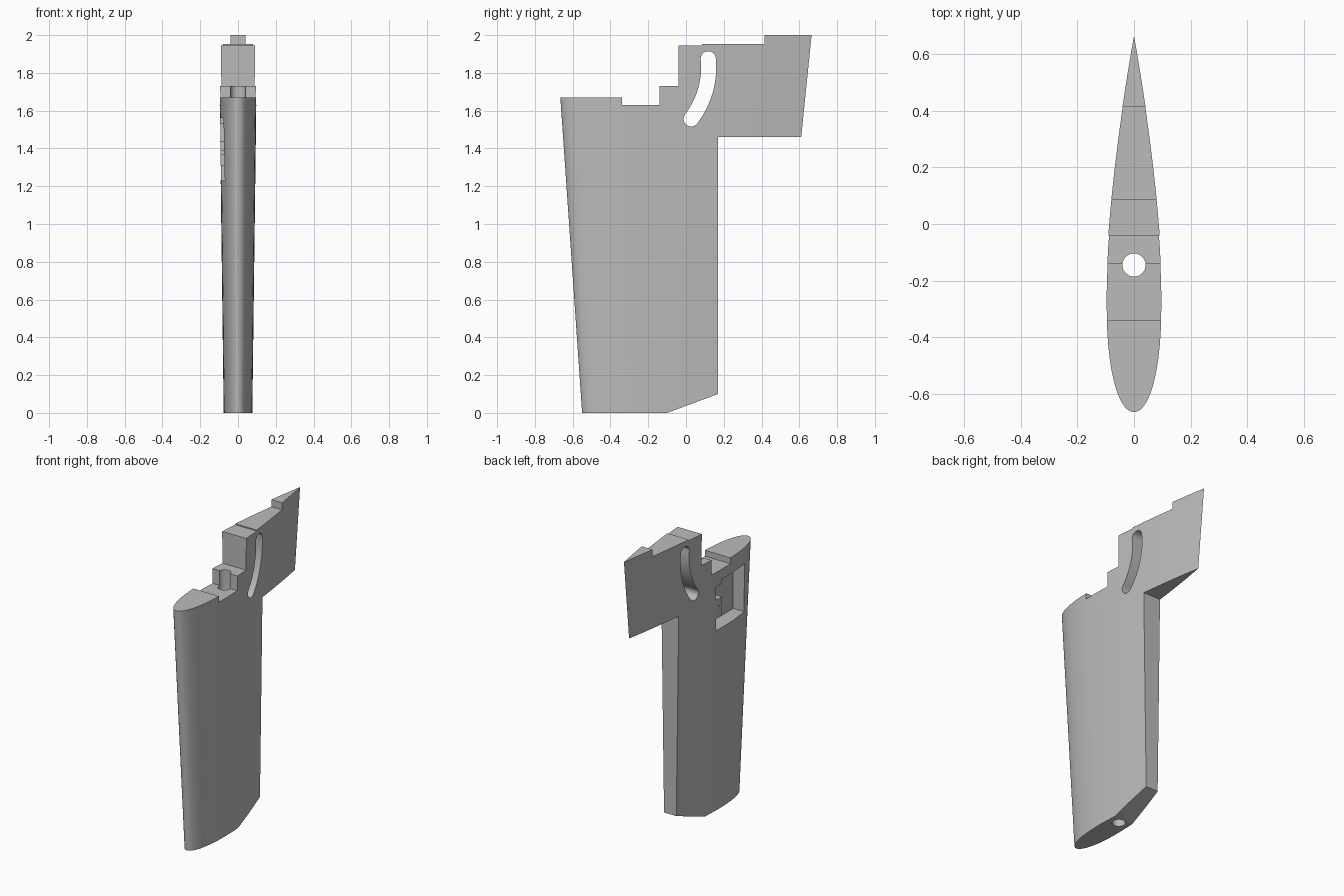
import bpy, bmesh, math

cube = bpy.data.objects.get("Cube")
if cube:
    bpy.data.objects.remove(cube, do_unlink=True)

grey = bpy.data.materials.new("plain grey")
grey.use_nodes = True
colour = (0.5, 0.5, 0.5, 1)
grey.diffuse_color = colour
grey.node_tree.nodes["Principled BSDF"].inputs["Base Color"].default_value = colour


def loft(name, lower, upper):
    """Closed solid between two matching loops of 3D points."""
    bm = bmesh.new()
    a = [bm.verts.new(p) for p in lower]
    b = [bm.verts.new(p) for p in upper]
    n = len(a)
    bm.faces.new(a)
    bm.faces.new(b)
    for i in range(n):
        j = (i + 1) % n
        bm.faces.new((a[i], a[j], b[j], b[i]))
    bmesh.ops.recalc_face_normals(bm, faces=bm.faces)
    mesh = bpy.data.meshes.new(name)
    bm.to_mesh(mesh)
    bm.free()
    mesh.materials.append(grey)
    obj = bpy.data.objects.new(name, mesh)
    bpy.context.collection.objects.link(obj)
    return obj


def side_prism(name, outline, x0=-0.3, x1=0.3):
    """Extrude a (y, z) outline across x."""
    return loft(name, [(x0, y, z) for y, z in outline],
                [(x1, y, z) for y, z in outline])


def boolean(target, cutter, operation="DIFFERENCE"):
    mod = target.modifiers.new("cut", "BOOLEAN")
    mod.operation = operation
    mod.solver = "EXACT"
    mod.object = cutter
    bpy.context.view_layer.objects.active = target
    bpy.ops.object.modifier_apply(modifier=mod.name)
    bpy.data.objects.remove(cutter, do_unlink=True)


def foil_section(z, steps=36):
    """Symmetric streamlined section, tapering with height."""
    front = -0.55 - 0.069 * z
    chord = 0.461 + 0.102 * z - front

    def half(t):
        return 0.75 * chord * (0.2969 * math.sqrt(t) - 0.126 * t - 0.3516 * t**2
                               + 0.2843 * t**3 - 0.1036 * t**4)
    ts = [(1 - math.cos(math.pi * i / steps)) / 2 for i in range(steps + 1)]
    right = [(-half(t), front + chord * t, z) for t in ts]
    left = [(half(t), front + chord * t, z) for t in ts[-2:0:-1]]
    right[-1] = (0, front + chord, z)
    return right + left


# Tapered blade, trimmed to its stepped side outline
blade = loft("foil_blade", foil_section(-0.1), foil_section(2.1))
outline = [(-0.9, 0), (-0.10, 0), (0.17, 0.10), (0.17, 1.46), (0.9, 1.46),
           (0.9, 2.0), (0.415, 2.0), (0.415, 1.952), (0.085, 1.952),
           (0.085, 1.945), (-0.04, 1.945), (-0.04, 1.73), (-0.14, 1.73),
           (-0.14, 1.63), (-0.34, 1.63), (-0.34, 1.67), (-0.9, 1.67)]
boolean(blade, side_prism("trim", outline), "INTERSECT")

# Curved guide slot with round ends
py, pz, radius, width = -0.33, 1.83, 0.45, 0.04
a0, a1 = math.radians(-37.5), math.radians(5.7)


def arc(cy, cz, r, start, end, n=16):
    return [(cy + r * math.cos(start + (end - start) * i / n),
             cz + r * math.sin(start + (end - start) * i / n)) for i in range(n + 1)]


ends = [(py + radius * math.cos(a), pz + radius * math.sin(a)) for a in (a0, a1)]
slot = arc(py, pz, radius + width, a0, a1)
slot += arc(*ends[1], width, a1, a1 + math.pi)[1:-1]
slot += arc(py, pz, radius - width, a1, a0)
slot += arc(*ends[0], width, a0 + math.pi, a0 + 2 * math.pi)[1:-1]
boolean(blade, side_prism("slot", slot))

# Pivot bore running the full height
ring = arc(0, -0.145, 0.041, 0, 2 * math.pi, 40)[:-1]
boolean(blade, loft("bore", [(x, y, -0.2) for x, y in ring],
                    [(x, y, 2.2) for x, y in ring]))

# Stepped pocket in the right flank
pocket = [(-0.52, 1.23), (-0.19, 1.23), (-0.19, 1.31), (-0.25, 1.31),
          (-0.25, 1.37), (-0.22, 1.37), (-0.22, 1.39), (-0.25, 1.39),
          (-0.25, 1.44), (-0.19, 1.44), (-0.19, 1.53), (-0.25, 1.53),
          (-0.25, 1.56), (-0.52, 1.56)]
boolean(blade, side_prism("pocket", pocket, -0.3, 0.01))

# Smooth flanks, sharp cut edges
bpy.ops.object.select_all(action="DESELECT")
blade.select_set(True)
bpy.context.view_layer.objects.active = blade
bpy.ops.object.shade_smooth_by_angle(angle=math.radians(25))
